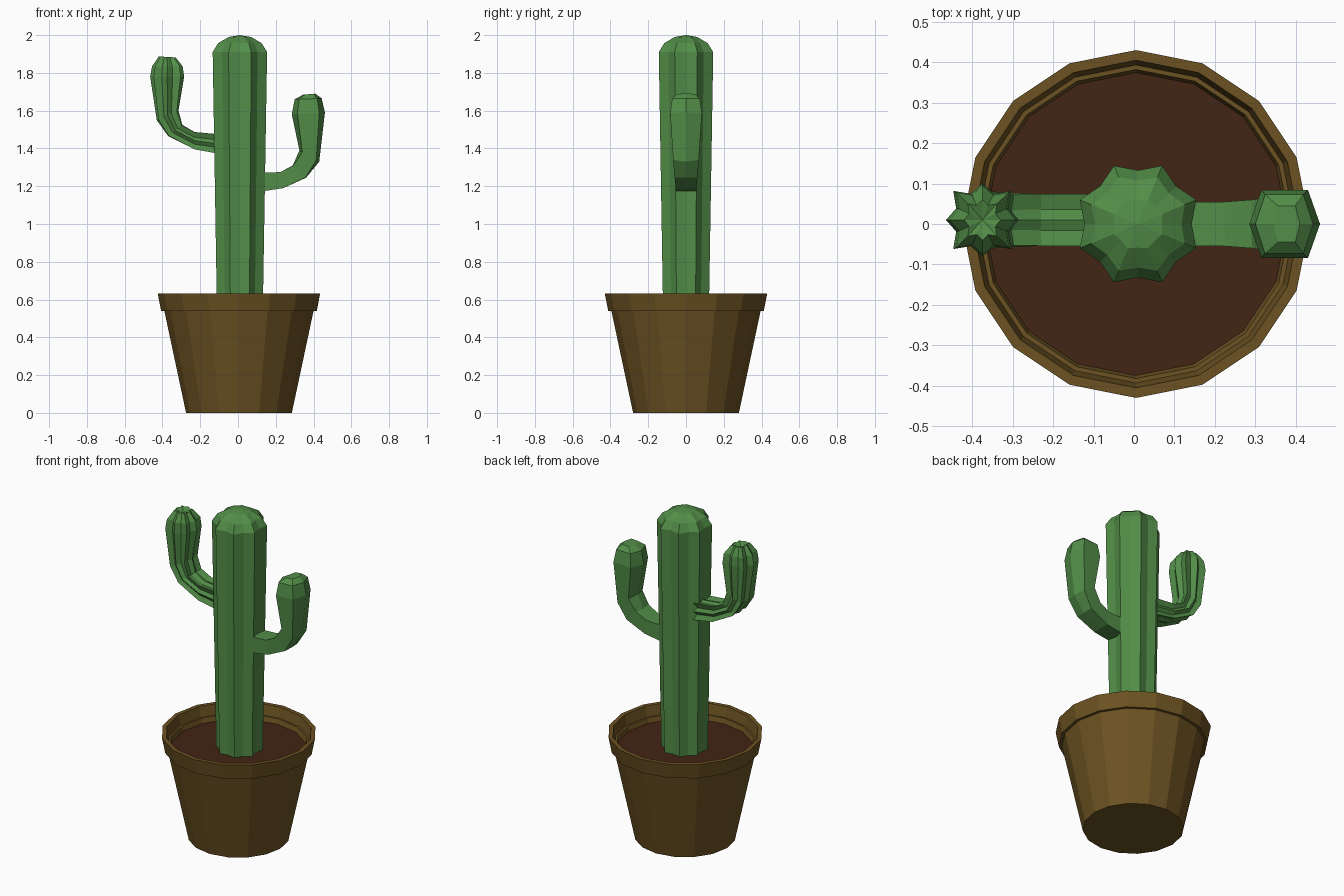
import bpy, bmesh, math

if "Cube" in bpy.data.objects:
    bpy.data.objects.remove(bpy.data.objects["Cube"])


def material(name, rgb):
    m = bpy.data.materials.new(name)
    m.diffuse_color = (*rgb, 1)
    m.use_nodes = True
    m.node_tree.nodes["Principled BSDF"].inputs["Base Color"].default_value = m.diffuse_color
    return m


GREEN = material("cactus_green", (0.085, 0.27, 0.065))
CLAY = material("pot_clay", (0.15, 0.085, 0.016))
SOIL = material("soil_brown", (0.055, 0.018, 0.007))


def loft(name, rings, mat, end=None, cap_end=True):
    """Skin a list of equal-length point rings; optional centre point closes the end."""
    bm = bmesh.new()
    rows = [[bm.verts.new(p) for p in r] for r in rings]
    n = len(rows[0])
    for a, b in zip(rows, rows[1:]):
        for i in range(n):
            j = (i + 1) % n
            bm.faces.new((a[i], a[j], b[j], b[i]))
    bm.faces.new(rows[0])
    if end:
        c = bm.verts.new(end)
        for i in range(n):
            bm.faces.new((rows[-1][i], rows[-1][(i + 1) % n], c))
    elif cap_end:
        bm.faces.new(rows[-1])
    bmesh.ops.recalc_face_normals(bm, faces=bm.faces)
    me = bpy.data.meshes.new(name)
    bm.to_mesh(me)
    bm.free()
    me.materials.append(mat)
    ob = bpy.data.objects.new(name, me)
    bpy.context.collection.objects.link(ob)
    return ob


def circle(r, z, n=16, cx=0.005):
    return [(cx + r * math.cos(2 * math.pi * i / n), r * math.sin(2 * math.pi * i / n), z)
            for i in range(n)]


def star(r, z, depth):
    """Eight-ribbed ring of the trunk, valleys facing the axes."""
    pts = []
    for i in range(16):
        a = math.pi * i / 8
        s = r if i % 2 else r * depth
        pts.append((0.01 + s * math.cos(a), s * math.sin(a), z))
    return pts


def arm_ring(outer, inner, hy, section, cy=0.0):
    """Place a unit section between an outer and an inner outline point (x, z)."""
    cx, cz = (outer[0] + inner[0]) / 2, (outer[1] + inner[1]) / 2
    ux, uz = (outer[0] - inner[0]) / 2, (outer[1] - inner[1]) / 2
    return [(cx + u * ux, cy + v * hy, cz + u * uz) for u, v in section]


def hexagon(k):
    return [(1, 0), (k, 1), (-k, 1), (-1, 0), (-k, -1), (k, -1)]


def ribbed(k, depth=0.8):
    """Eight ribs; k is the reach of the diagonal ribs (1 = boxy, 0.75 = round)."""
    tips = [(1, 0), (k, k), (0, 1), (-k, k), (-1, 0), (-k, -k), (0, -1), (k, -k)]
    out = []
    for i, (u, v) in enumerate(tips):
        w = tips[(i + 1) % 8]
        out += [(u, v), ((u + w[0]) / 2 * depth, (v + w[1]) / 2 * depth)]
    return out


# Pot with stepped rim, open inside down to the soil
loft("pot", [circle(r, z) for r, z in [
    (0.28, 0), (0.395, 0.54), (0.412, 0.54), (0.43, 0.632), (0.405, 0.632),
    (0.393, 0.57), (0.382, 0.57), (0.372, 0.53)]], CLAY)
loft("soil", [circle(0.36, 0.50), circle(0.376, 0.54)], SOIL)

# Trunk with domed top
loft("trunk", [star(r, z, d) for r, z, d in [
    (0.131, 0.52, 0.85), (0.156, 1.91, 0.85), (0.125, 1.957, 0.86),
    (0.065, 1.99, 0.9)]], GREEN, end=(0.01, 0, 2.0))

# Plain six-sided arm on the right
loft("right_arm", [arm_ring(o, i, h, hexagon(k)) for o, i, h, k in [
    ((0.11, 1.17), (0.11, 1.27), 0.055, 1),
    ((0.24, 1.19), (0.225, 1.275), 0.055, 1),
    ((0.36, 1.245), (0.29, 1.31), 0.06, 0.95),
    ((0.43, 1.33), (0.325, 1.39), 0.068, 0.7),
    ((0.46, 1.59), (0.285, 1.58), 0.084, 0.66),
    ((0.443, 1.665), (0.30, 1.66), 0.073, 0.66),
    ((0.41, 1.69), (0.345, 1.685), 0.045, 0.66)]], GREEN)

# Ribbed arm on the left
loft("left_arm", [arm_ring(o, i, h, ribbed(k), 0.01) for o, i, h, k in [
    ((-0.10, 1.372), (-0.10, 1.475), 0.064, 1),
    ((-0.23, 1.395), (-0.23, 1.487), 0.064, 1),
    ((-0.37, 1.465), (-0.295, 1.525), 0.068, 0.92),
    ((-0.43, 1.55), (-0.315, 1.60), 0.074, 0.85),
    ((-0.465, 1.78), (-0.285, 1.78), 0.09, 0.8),
    ((-0.455, 1.835), (-0.293, 1.835), 0.085, 0.8),
    ((-0.42, 1.887), (-0.33, 1.882), 0.05, 0.8)]], GREEN, end=(-0.375, 0.01, 1.87))
